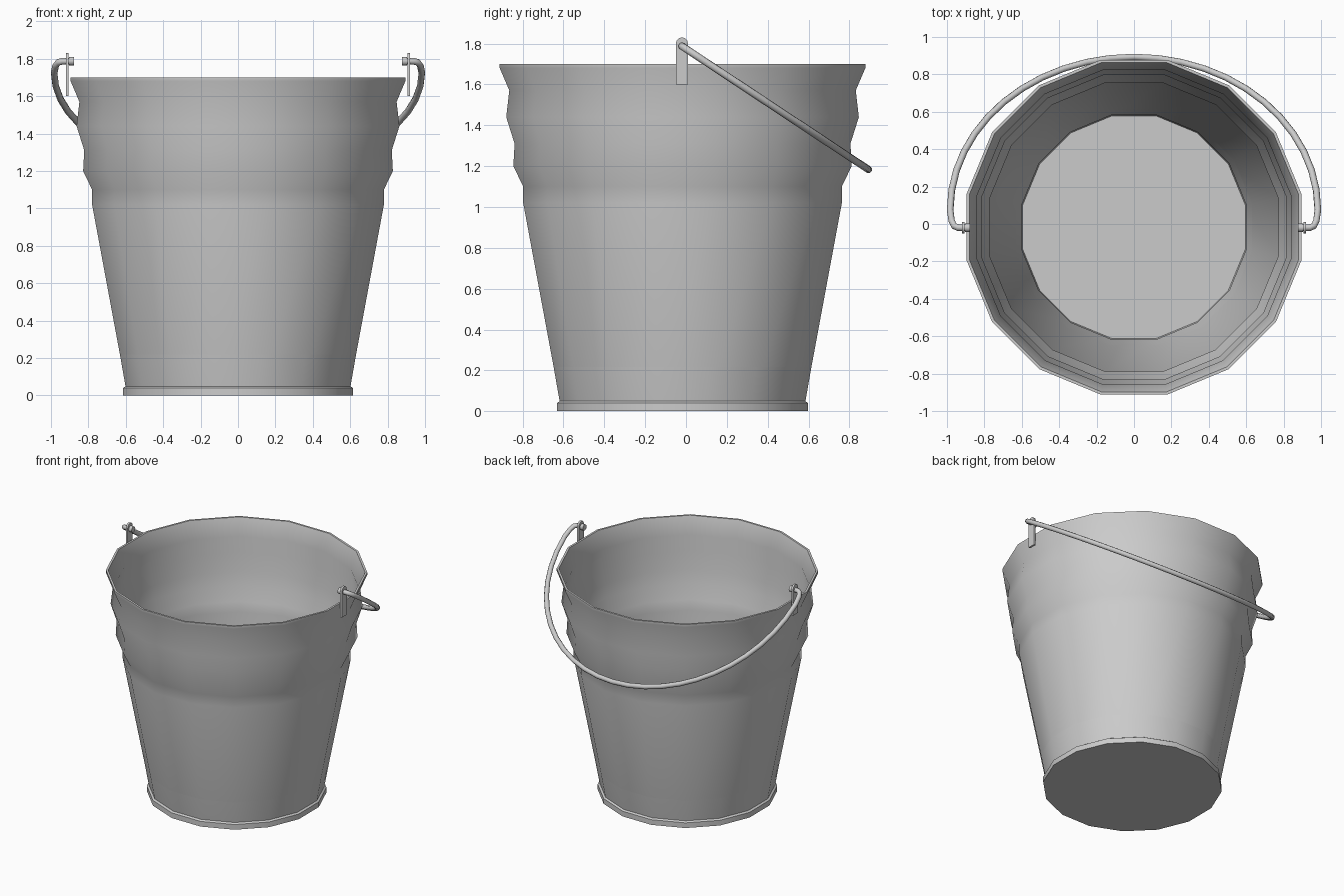
import bpy, bmesh
from math import sin, cos, pi, atan2

if "Cube" in bpy.data.objects:
    bpy.data.objects.remove(bpy.data.objects["Cube"])

SIDES = 16
CY = -0.017                      # small backward offset of the pail


def finish(name, bm, angle=45):
    bmesh.ops.recalc_face_normals(bm, faces=bm.faces[:])
    me = bpy.data.meshes.new(name)
    bm.to_mesh(me)
    bm.free()
    ob = bpy.data.objects.new(name, me)
    bpy.context.collection.objects.link(ob)
    bpy.ops.object.select_all(action='DESELECT')
    ob.select_set(True)
    bpy.context.view_layer.objects.active = ob
    bpy.ops.object.shade_smooth_by_angle(angle=angle * pi / 180)
    return ob


# pail: 16-sided thin shell, profile given as (distance to flat, z)
outer = [(0.615, 0), (0.615, 0.04), (0.6, 0.05), (0.78, 1.02), (0.78, 1.1),
         (0.828, 1.2), (0.822, 1.31), (0.863, 1.44), (0.848, 1.57),
         (0.895, 1.68), (0.895, 1.7)]
inner = [(0.88, 1.7)] + [(r - 0.008, z) for r, z in outer[-3:2:-1]] + [(0.595, 0.012)]
bm = bmesh.new()
rings = []
for r, z in outer + inner:
    R = r / cos(pi / SIDES)
    rings.append([bm.verts.new((R * cos(a), CY + R * sin(a), z))
                  for a in [(i + 0.5) * 2 * pi / SIDES for i in range(SIDES)]])
for lo, hi in zip(rings, rings[1:]):
    for i in range(SIDES):
        j = (i + 1) % SIDES
        bm.faces.new((lo[i], lo[j], hi[j], hi[i]))
bm.faces.new(rings[0])
bm.faces.new(rings[-1])
finish("pail", bm)

# ears: thin strips with a rounded top, one on each side
for side, label in ((-1, "left"), (1, "right")):
    bm = bmesh.new()
    w, top = 0.03, 1.8
    outline = [(-w, 1.6), (w, 1.6)] + [(w * cos(k * pi / 6), top + w * sin(k * pi / 6))
                                       for k in range(7)]
    f = bm.faces.new([bm.verts.new((side * 0.905, -0.02 + y, z)) for y, z in outline])
    ext = bmesh.ops.extrude_face_region(bm, geom=[f])
    for v in ext["geom"]:
        if isinstance(v, bmesh.types.BMVert):
            # the lower end bends in to meet the wall
            v.co.x += side * 0.015
    finish(label + "_ear", bm, 40)

    # knob on the inner end of the handle wire
    bpy.ops.mesh.primitive_cylinder_add(vertices=10, radius=0.023, depth=0.025,
                                        location=(side * 0.89, -0.02, 1.787),
                                        rotation=(0, pi / 2, 0))
    bpy.context.object.name = label + "_handle_knob"
    bpy.ops.object.shade_smooth_by_angle(angle=pi / 4)

# handle: wire bail lying in a plane tilted down towards the back
R, S0 = 0.983, 0.112
tilt = atan2(0.605, 0.915)
end = [(0.885, 0), (0.94, 0), (0.962, 0.012), (0.975, 0.045)]
arc = [(R * cos(k * pi / 24), S0 + R * sin(k * pi / 24)) for k in range(25)]
path = end + arc + [(-x, s) for x, s in reversed(end)]
cu = bpy.data.curves.new("handle", 'CURVE')
cu.dimensions = '3D'
cu.bevel_depth = 0.018
cu.bevel_resolution = 2
cu.use_fill_caps = True
sp = cu.splines.new('POLY')
sp.points.add(len(path) - 1)
for p, (x, s) in zip(sp.points, path):
    p.co = (x, -0.02 + s * cos(tilt), 1.787 - s * sin(tilt), 1)
sp.use_smooth = True
handle = bpy.data.objects.new("handle", cu)
bpy.context.collection.objects.link(handle)
